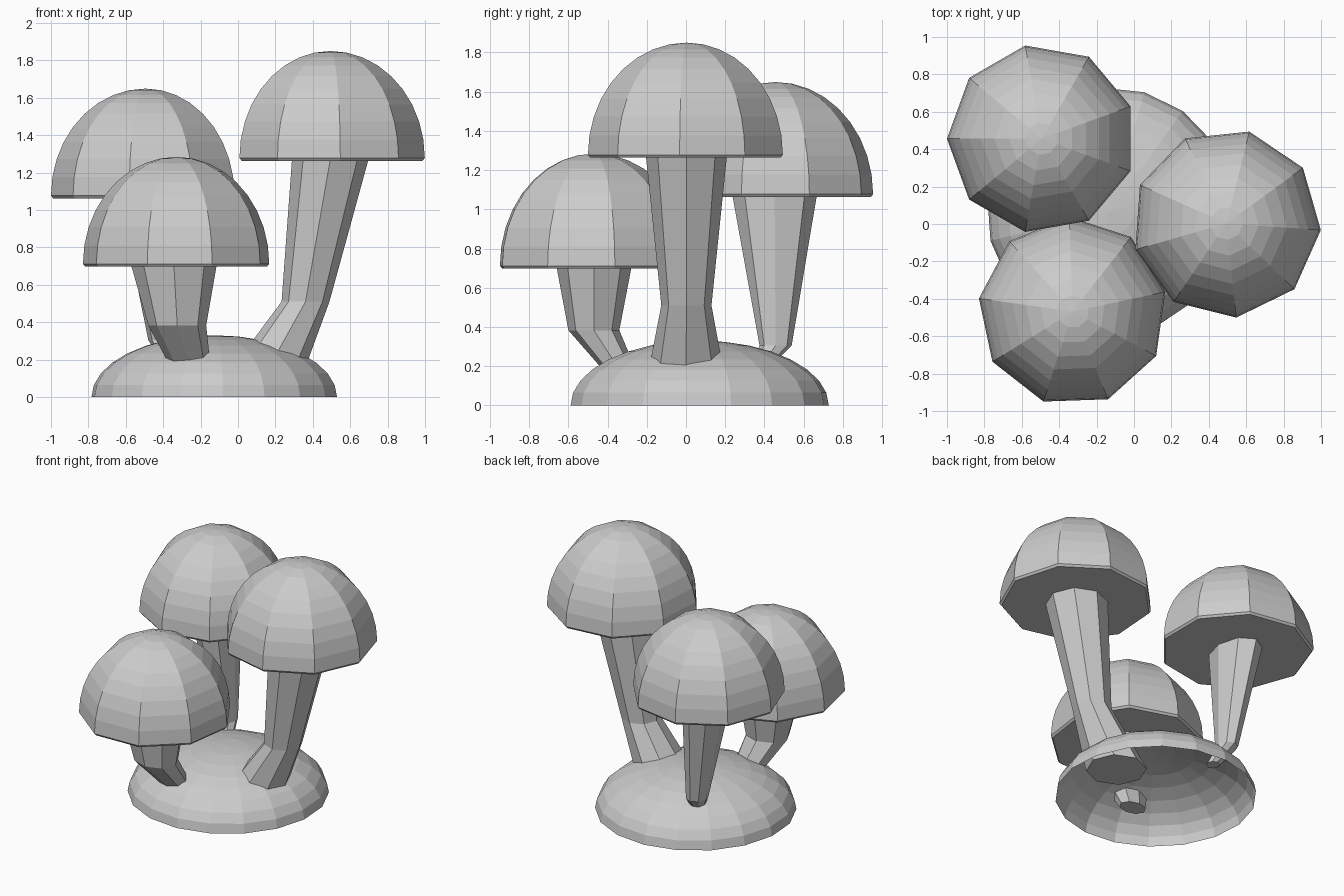
import bpy, bmesh
from math import sin, cos, pi, radians

if "Cube" in bpy.data.objects:
    bpy.data.objects.remove(bpy.data.objects["Cube"])


def loft(name, rings, sides, start=0, close_bottom=True, apex=None):
    """Skin horizontal rings (x, y, z, rx, ry) from bottom to top; end in an apex or a flat lid."""
    bm = bmesh.new()
    loops = []
    for x, y, z, rx, ry in rings:
        angles = [radians(start) + 2 * pi * i / sides for i in range(sides)]
        loops.append([bm.verts.new((x + rx * cos(a), y + ry * sin(a), z)) for a in angles])
    for low, high in zip(loops, loops[1:]):
        for i in range(sides):
            j = (i + 1) % sides
            bm.faces.new((low[i], low[j], high[j], high[i]))
    if close_bottom:
        bm.faces.new(loops[0][::-1])
    if apex:
        tip = bm.verts.new(apex)
        for i in range(sides):
            bm.faces.new((loops[-1][i], loops[-1][(i + 1) % sides], tip))
    else:
        bm.faces.new(loops[-1])
    mesh = bpy.data.meshes.new(name)
    bm.to_mesh(mesh)
    bm.free()
    obj = bpy.data.objects.new(name, mesh)
    bpy.context.collection.objects.link(obj)
    return obj


def dome_rings(x, y, z, r, h, steps):
    return [(x, y, z + h * sin(t), r * cos(t), r * cos(t))
            for t in (pi / 2 * i / steps for i in range(steps))]


def cap(name, x, y, z, start, r=0.506, h=0.572):
    # thin chamfered lip under a half dome
    rings = [(x, y, z, r - 0.012, r - 0.012)] + dome_rings(x, y, z + 0.015, r, h, 9)
    loft(name, rings, 9, start, apex=(x, y, z + 0.015 + h))


# hollow mound
loft("ground_mound", dome_rings(-0.127, 0.07, 0, 0.66, 0.33, 8), 18, 14,
     close_bottom=False, apex=(-0.127, 0.07, 0.33))

# faceted caps
cap("tall_cap", 0.494, 0.003, 1.263, -4)
cap("back_cap", -0.494, 0.456, 1.062, 20)
cap("front_cap", -0.328, -0.468, 0.697, 12)

# bent stems, eight sided
loft("tall_stem", [(0.15, 0, 0.13, 0.2, 0.2),
                   (0.361, 0.002, 0.51, 0.128, 0.128),
                   (0.494, 0.002, 1.275, 0.205, 0.207)], 8)
loft("back_stem", [(-0.36, 0.375, 0.19, 0.045, 0.047),
                   (-0.41, 0.457, 0.305, 0.07, 0.082),
                   (-0.49, 0.452, 1.075, 0.145, 0.216)], 8)
loft("front_stem", [(-0.24, -0.30, 0.12, 0.098, 0.07),
                    (-0.325, -0.47, 0.383, 0.155, 0.13),
                    (-0.343, -0.469, 0.71, 0.23, 0.192)], 8)
